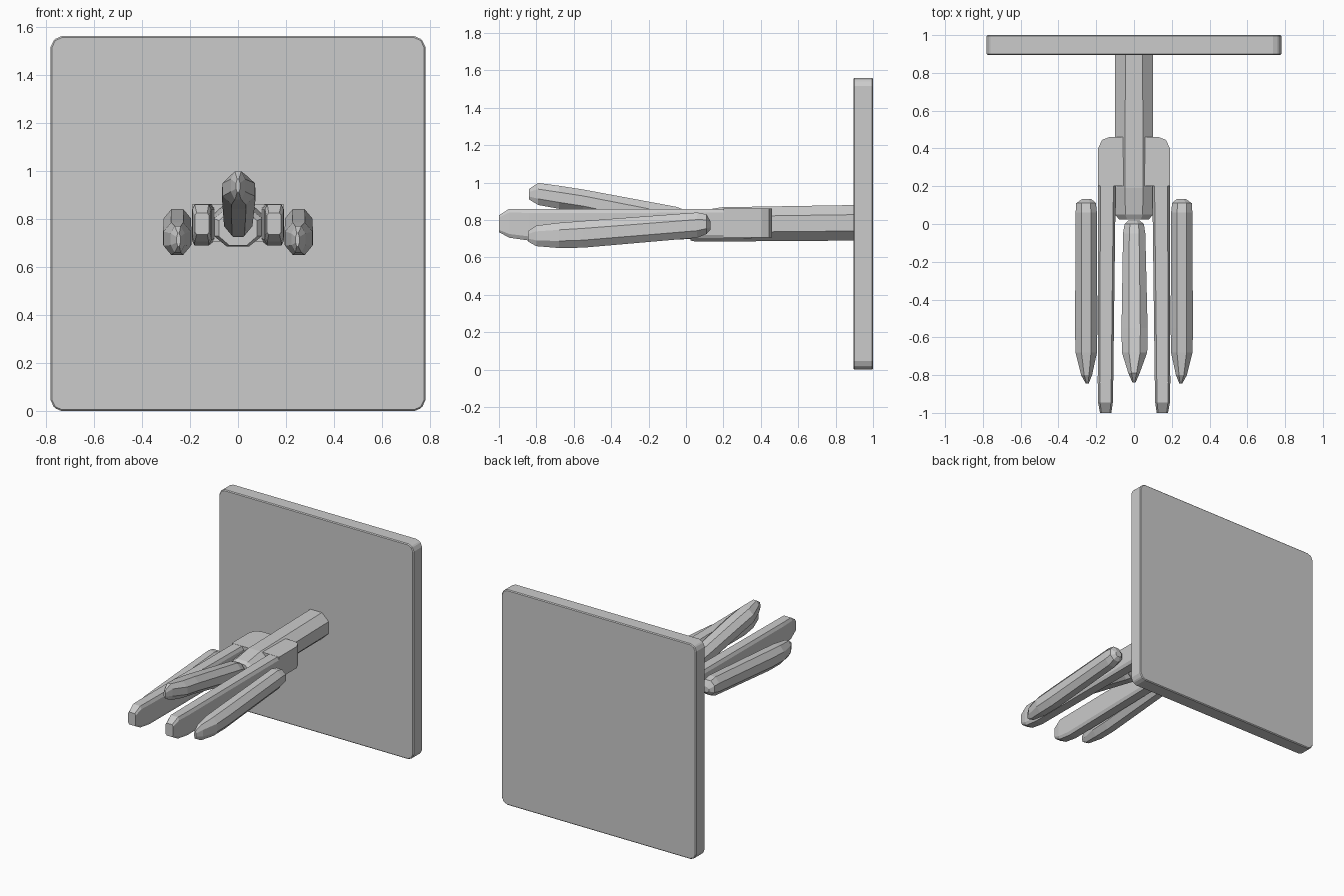
import bpy, bmesh

if "Cube" in bpy.data.objects:
    bpy.data.objects.remove(bpy.data.objects["Cube"])


def finish(name, bm):
    bmesh.ops.recalc_face_normals(bm, faces=bm.faces)
    mesh = bpy.data.meshes.new(name)
    bm.to_mesh(mesh)
    bm.free()
    obj = bpy.data.objects.new(name, mesh)
    bpy.context.collection.objects.link(obj)
    return obj


def loft(name, sections, chamfer=0.28, mirror=False):
    """Chamfered box sections (y, x0, x1, z0, z1) joined along y."""
    bm = bmesh.new()
    rings = []
    for y, x0, x1, z0, z1 in sections:
        cx, cz = (x1 - x0) * chamfer, (z1 - z0) * chamfer
        pts = [(x0 + cx, z0), (x1 - cx, z0), (x1, z0 + cz), (x1, z1 - cz),
               (x1 - cx, z1), (x0 + cx, z1), (x0, z1 - cz), (x0, z0 + cz)]
        rings.append([bm.verts.new((x, y, z)) for x, z in pts])
    for a, b in zip(rings, rings[1:]):
        for i in range(8):
            j = (i + 1) % 8
            bm.faces.new((a[i], a[j], b[j], b[i]))
    bm.faces.new(rings[0])
    bm.faces.new(rings[-1])
    obj = finish(name, bm)
    if mirror:
        obj.modifiers.new("mirror", 'MIRROR')
    return obj


def prism(name, outline, vec):
    bm = bmesh.new()
    face = bm.faces.new([bm.verts.new(p) for p in outline])
    ext = bmesh.ops.extrude_face_region(bm, geom=[face])
    verts = [v for v in ext["geom"] if isinstance(v, bmesh.types.BMVert)]
    bmesh.ops.translate(bm, verts=verts, vec=vec)
    return finish(name, bm)


# Wall plate with clipped, slightly rounded corners
outline = []
for sx, sz in ((1, 1), (-1, 1), (-1, -1), (1, -1)):
    corner = [(0.78, 0.735), (0.765, 0.767), (0.735, 0.78)]
    if sx * sz < 0:
        corner.reverse()
    outline += [(sx * a, 0.895, 0.78 + sz * b) for a, b in corner]
plate = prism("wall_plate", outline, (0, 0.105, 0))
bev = plate.modifiers.new("bevel", 'BEVEL')
bev.width = 0.006
bev.segments = 1

# Central stem running from the plate to its blunt nose
loft("stem", [(0.025, -0.08, 0.08, 0.69, 0.83),
              (0.05, -0.10, 0.10, 0.685, 0.845),
              (0.19, -0.102, 0.102, 0.685, 0.868),
              (0.91, -0.10, 0.10, 0.69, 0.88)], chamfer=0.27)

# Bridge joining the two prongs around the stem
prism("fork_bridge",
      [(-0.19, 0.20, 0.705), (0.19, 0.20, 0.705), (0.19, 0.40, 0.705),
       (0.17, 0.445, 0.705), (0.13, 0.46, 0.705), (-0.13, 0.46, 0.705),
       (-0.17, 0.445, 0.705), (-0.19, 0.40, 0.705)], (0, 0, 0.156))

# Pair of long straight prongs
loft("fork_prong", [(-1.0, 0.12, 0.18, 0.735, 0.825),
                    (-0.945, 0.112, 0.19, 0.705, 0.86),
                    (-0.84, 0.11, 0.192, 0.69, 0.86),
                    (0.35, 0.095, 0.189, 0.70, 0.86)], chamfer=0.13, mirror=True)

# Pair of side fingers sloping down to wedge tips
loft("side_finger", [(-0.845, 0.24, 0.255, 0.685, 0.74),
                     (-0.80, 0.222, 0.28, 0.66, 0.77),
                     (-0.68, 0.196, 0.31, 0.65, 0.785),
                     (-0.55, 0.194, 0.312, 0.652, 0.795),
                     (0.06, 0.196, 0.309, 0.705, 0.84),
                     (0.11, 0.202, 0.306, 0.725, 0.83),
                     (0.132, 0.225, 0.275, 0.75, 0.79)], mirror=True)

# Middle finger sloping up to a wedge tip
loft("middle_finger", [(-0.84, -0.008, 0.008, 0.91, 0.965),
                       (-0.79, -0.03, 0.03, 0.88, 0.998),
                       (-0.68, -0.064, 0.07, 0.86, 0.983),
                       (-0.55, -0.066, 0.072, 0.84, 0.963),
                       (-0.05, -0.058, 0.06, 0.73, 0.87),
                       (0.0, -0.05, 0.052, 0.725, 0.85),
                       (0.018, -0.03, 0.03, 0.745, 0.82)])
